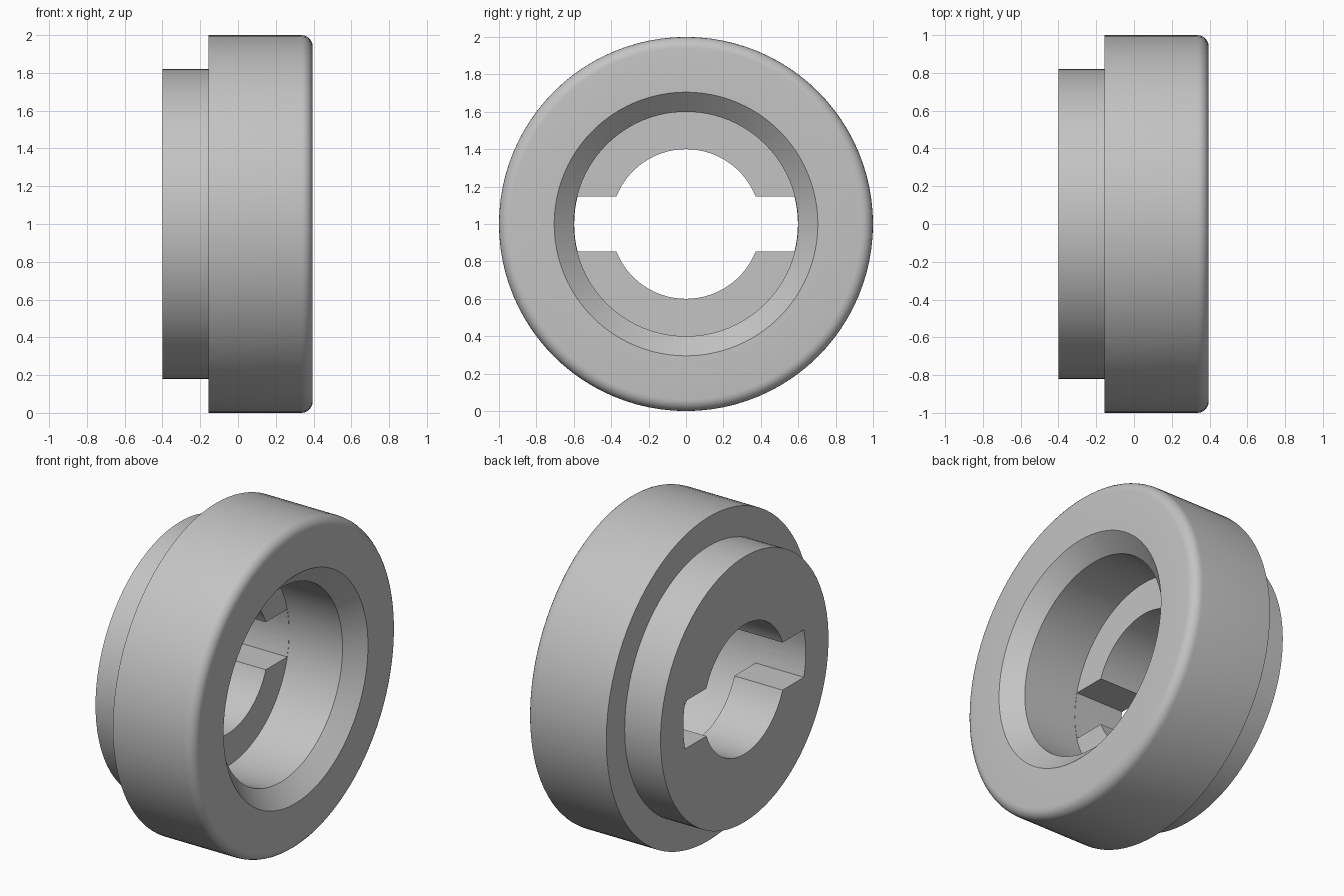
import bpy, bmesh, math
from mathutils import Matrix, Vector

default = bpy.data.objects.get("Cube")
if default:
    bpy.data.objects.remove(default, do_unlink=True)

SEGMENTS = 96
CENTRE = Vector((0, 0, 1))

steel = bpy.data.materials.new("plain_grey")
steel.use_nodes = True
GREY = (0.55, 0.55, 0.55, 1)
steel.diffuse_color = GREY
steel.node_tree.nodes["Principled BSDF"].inputs["Base Color"].default_value = GREY


def finish(name, bm):
    """Turn a bmesh into a named object with the grey material."""
    bmesh.ops.recalc_face_normals(bm, faces=bm.faces)
    mesh = bpy.data.meshes.new(name)
    bm.to_mesh(mesh)
    bm.free()
    mesh.materials.append(steel)
    obj = bpy.data.objects.new(name, mesh)
    bpy.context.collection.objects.link(obj)
    return obj


# Stepped ring: closed (x, radius) profile turned about the x axis
FACE, STEP, BACK, FLOOR = 0.395, -0.155, -0.4, -0.07
FILLET = 0.06
profile = [(FLOOR, 0.4), (BACK, 0.4), (BACK, 0.82), (STEP, 0.82), (STEP, 1.0)]
for i in range(7):
    a = math.pi / 2 * (1 - i / 6)
    profile.append((FACE - FILLET + FILLET * math.cos(a),
                    1 - FILLET + FILLET * math.sin(a)))
profile += [(FACE, 0.705), (FACE - 0.1, 0.6), (FLOOR, 0.6)]

bm = bmesh.new()
rings = []
for s in range(SEGMENTS):
    turn = Matrix.Rotation(math.tau * s / SEGMENTS, 4, 'X')
    rings.append([bm.verts.new(turn @ Vector((x, 0, r)) + CENTRE) for x, r in profile])
for s in range(SEGMENTS):
    a, b = rings[s], rings[(s + 1) % SEGMENTS]
    for i in range(len(profile)):
        j = (i + 1) % len(profile)
        bm.faces.new((a[i], a[j], b[j], b[i]))
ring = finish("stepped_ring", bm)

# Cross slot with rounded ends, cut through the web
HALF_SLOT, SLOT_R = 0.147, 0.598
sweep = math.asin(HALF_SLOT / SLOT_R)
bm = bmesh.new()
outline = []
for side in (0, math.pi):
    for i in range(9):
        a = side + sweep * (i / 4 - 1)
        outline.append(bm.verts.new(
            Vector((BACK - 0.1, SLOT_R * math.cos(a), SLOT_R * math.sin(a))) + CENTRE))
end = bm.faces.new(outline)
extruded = bmesh.ops.extrude_face_region(bm, geom=[end])["geom"]
bmesh.ops.translate(bm, vec=(FLOOR - BACK + 0.15, 0, 0),
                    verts=[v for v in extruded if isinstance(v, bmesh.types.BMVert)])
cutter = finish("slot_cutter", bm)
cutter.hide_render = True

cut = ring.modifiers.new("slot", 'BOOLEAN')
cut.operation = 'DIFFERENCE'
cut.solver = 'EXACT'
cut.object = cutter
bpy.context.view_layer.objects.active = ring
ring.select_set(True)
bpy.ops.object.modifier_apply(modifier=cut.name)
bpy.data.objects.remove(cutter, do_unlink=True)

bpy.ops.object.shade_smooth_by_angle(angle=math.radians(25))
